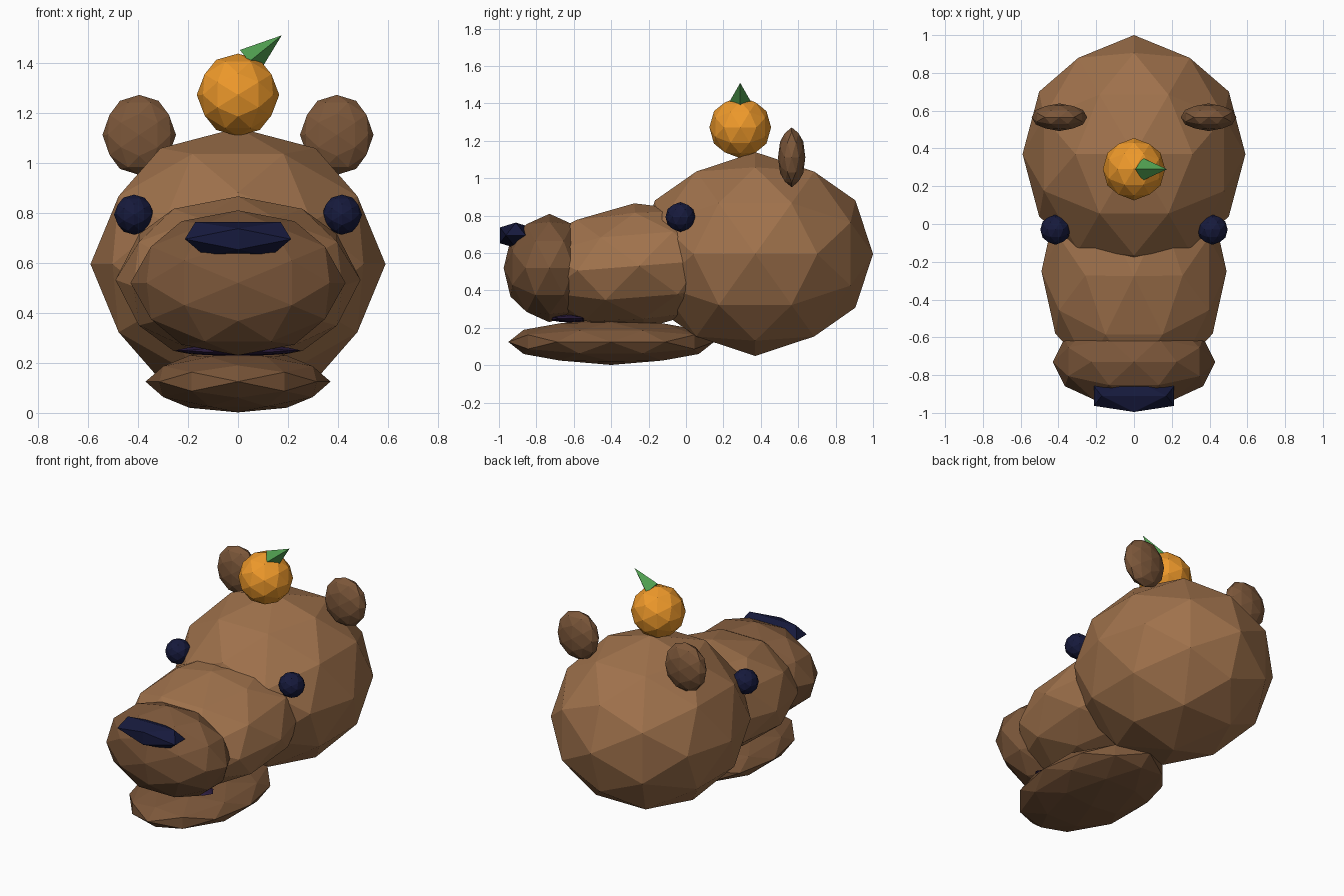
import bpy
import bmesh
from math import atan, radians
from mathutils import Matrix, Vector

if "Cube" in bpy.data.objects:
    bpy.data.objects.remove(bpy.data.objects["Cube"])


def material(name, rgb):
    m = bpy.data.materials.new(name)
    m.diffuse_color = (*rgb, 1)
    m.use_nodes = True
    m.node_tree.nodes["Principled BSDF"].inputs["Base Color"].default_value = m.diffuse_color
    return m


FUR = material("fur", (0.35, 0.168, 0.072))
DARK_FUR = material("dark_fur", (0.20, 0.095, 0.042))
NAVY = material("navy", (0.008, 0.010, 0.045))
MOUTH = material("mouth_dark", (0.025, 0.012, 0.05))
ORANGE = material("orange", (0.86, 0.32, 0.024))
GREEN = material("green", (0.08, 0.34, 0.08))

# Turns the icosphere so its twofold axes line up with x, y and z
ALIGN = Matrix.Rotation(-atan(0.2764 / 0.4472), 4, 'Y')


def add_object(name, bm, mat):
    mesh = bpy.data.meshes.new(name)
    bm.to_mesh(mesh)
    bm.free()
    mesh.materials.append(mat)
    ob = bpy.data.objects.new(name, mesh)
    bpy.context.collection.objects.link(ob)
    return ob


def ball(name, centre, radii, mat, detail=2, pitch=0, taper=1):
    """Faceted ellipsoid; pitch tips the front down, taper widens the top."""
    bm = bmesh.new()
    bmesh.ops.create_icosphere(bm, subdivisions=detail, radius=1, matrix=ALIGN)
    for v in bm.verts:
        if v.co.z > 0.1:
            v.co.x *= taper
    ob = add_object(name, bm, mat)
    ob.location = centre
    ob.rotation_euler.x = radians(pitch)
    ob.scale = radii
    return ob


# Head, snout and muzzle
ball("head", (0, 0.37, 0.595), (0.59, 0.63, 0.545), FUR)
ball("snout", (0, -0.25, 0.532), (0.49, 0.63, 0.335), FUR, pitch=4.5)
ball("muzzle", (0, -0.73, 0.52), (0.43, 0.245, 0.29), DARK_FUR)

# Lower jaw and mouth
ball("jaw", (0, -0.40, 0.125), (0.37, 0.55, 0.123), DARK_FUR)
ball("mouth", (0, -0.62, 0.25), (0.25, 0.11, 0.022), MOUTH)

# Nose
ball("nose", (0, -0.91, 0.695), (0.25, 0.1, 0.08), NAVY, detail=1, taper=1.3)

# Eyes and ears
for side, s in (("left", -1), ("right", 1)):
    ball("eye_" + side, (s * 0.416, -0.03, 0.793), (0.08,) * 3, NAVY)
    ball("ear_" + side, (s * 0.395, 0.565, 1.112), (0.147, 0.073, 0.16), DARK_FUR)

# Fruit on top of the head
ball("fruit", (0, 0.29, 1.272), (0.165,) * 3, ORANGE)

# Leaf: a tilted four-sided cone
base, tip = Vector((0.045, 0.29, 1.405)), Vector((0.175, 0.29, 1.51))
bm = bmesh.new()
bmesh.ops.create_cone(bm, cap_ends=True, segments=4, radius1=0.06, radius2=0,
                      depth=(tip - base).length)
bmesh.ops.remove_doubles(bm, verts=bm.verts, dist=1e-5)
leaf = add_object("leaf", bm, GREEN)
leaf.location = (base + tip) / 2
leaf.rotation_euler.y = radians(51)
